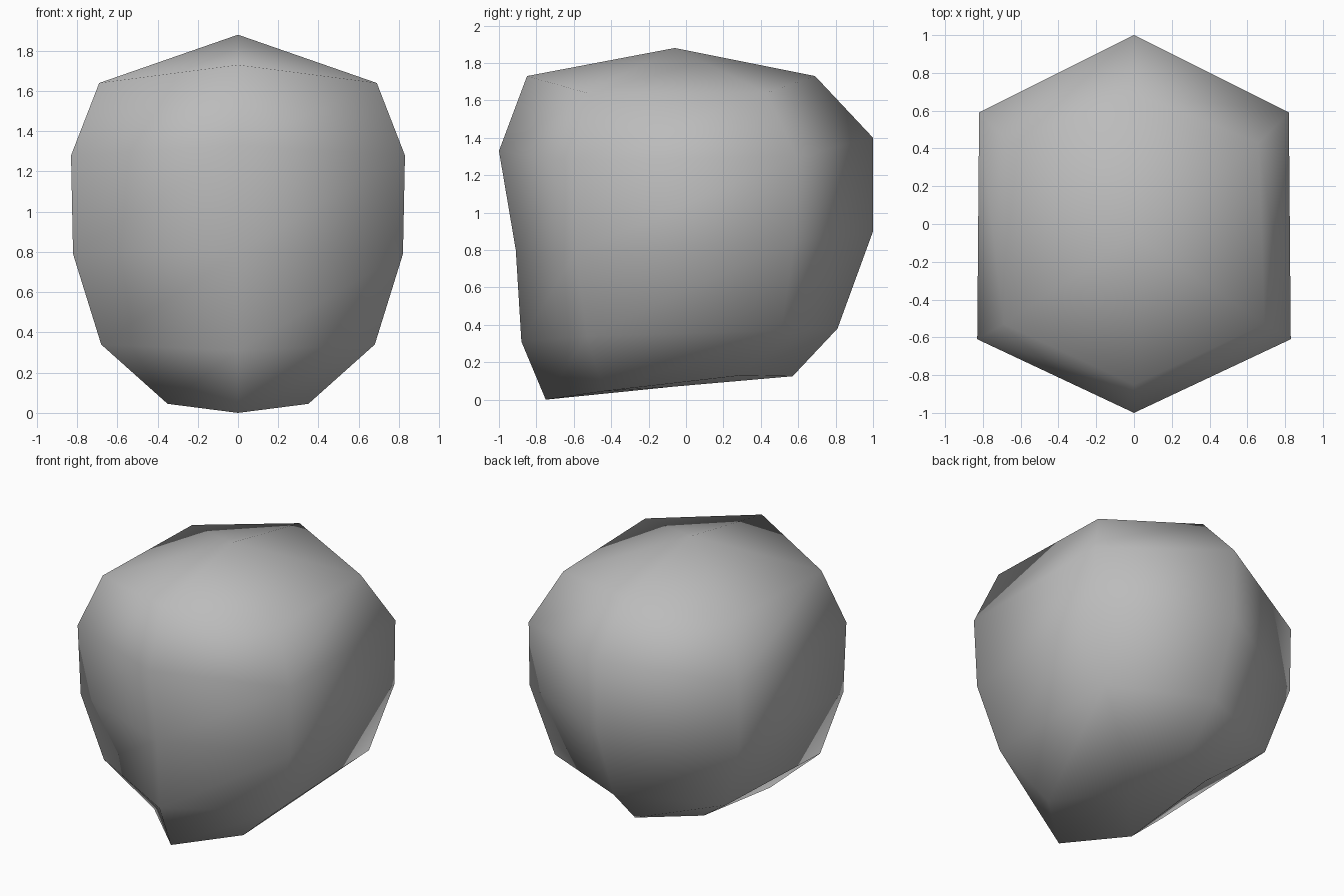
import bpy
import bmesh

cube = bpy.data.objects.get("Cube")
if cube:
    bpy.data.objects.remove(cube, do_unlink=True)

# Stone colour
stone = bpy.data.materials.new("stone_grey")
stone.use_nodes = True
grey = (0.5, 0.5, 0.5, 1)
stone.diffuse_color = grey
stone.node_tree.nodes["Principled BSDF"].inputs["Base Color"].default_value = grey

# Half outline of each six-sided ring, bottom to top: front, front side, back side, back
rings = [
    [(0, -.75, 0), (.35, -.44, .045), (.35, .30, .13), (0, .57, .125)],
    [(0, -.88, .31), (.68, -.53, .34), (.67, .51, .37), (0, .81, .38)],
    [(0, -.91, .80), (.82, -.59, .79), (.82, .58, .85), (0, 1, .90)],
    [(0, -1, 1.33), (.83, -.61, 1.28), (.82, .59, 1.30), (0, 1, 1.40)],
    [(0, -.85, 1.73), (.69, -.53, 1.64), (.66, .43, 1.64), (0, .69, 1.73)],
]
bottom_pole = (0, -.06, .07)
top_pole = (0, -.06, 1.88)

bm = bmesh.new()


def full_ring(half):
    """Mirror the side points to close the ring, anticlockwise from above."""
    mirrored = [(-x, y, z) for x, y, z in reversed(half[1:-1])]
    return [bm.verts.new(p) for p in half + mirrored]


loops = [full_ring(half) for half in rings]
count = len(loops[0])

# Sides between neighbouring rings
for low, high in zip(loops, loops[1:]):
    for i in range(count):
        j = (i + 1) % count
        bm.faces.new((low[i], low[j], high[j], high[i]))

# Fans closing the top and the underside
top = bm.verts.new(top_pole)
bottom = bm.verts.new(bottom_pole)
for i in range(count):
    j = (i + 1) % count
    bm.faces.new((loops[-1][i], loops[-1][j], top))
    bm.faces.new((loops[0][j], loops[0][i], bottom))

for face in bm.faces:
    face.smooth = True
mesh = bpy.data.meshes.new("boulder")
bm.to_mesh(mesh)
bm.free()
mesh.materials.append(stone)
boulder = bpy.data.objects.new("boulder", mesh)
bpy.context.collection.objects.link(boulder)
